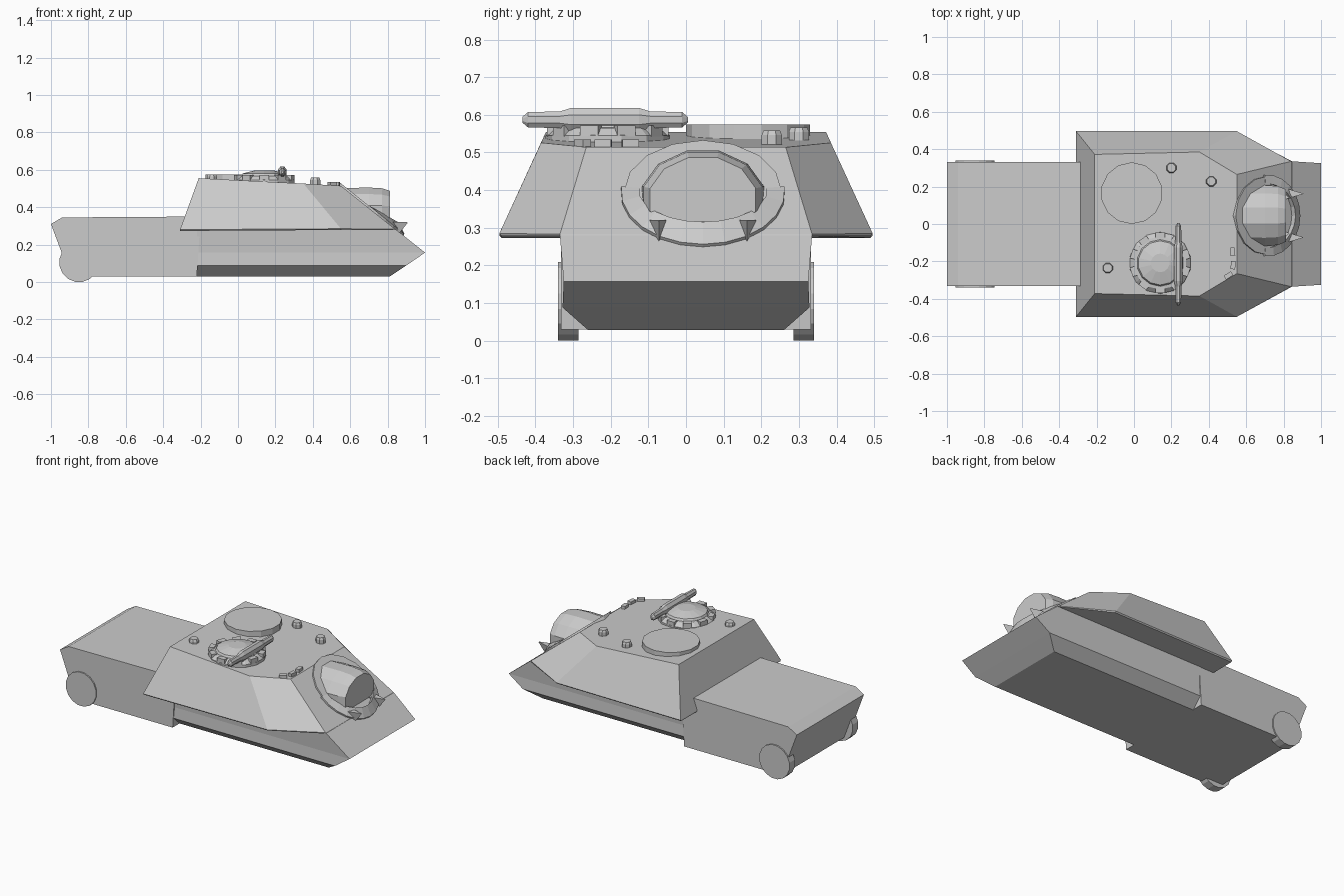
import bpy, bmesh
from math import sin, cos, pi, radians
from mathutils import Vector, Matrix

if "Cube" in bpy.data.objects:
    bpy.data.objects.remove(bpy.data.objects["Cube"])


def loft(name, loops):
    """Skin a stack of equal-length closed loops and cap both ends."""
    bm = bmesh.new()
    rows = [[bm.verts.new(p) for p in loop] for loop in loops]
    n = len(rows[0])
    for a, b in zip(rows, rows[1:]):
        for i in range(n):
            j = (i + 1) % n
            bm.faces.new((a[i], a[j], b[j], b[i]))
    bm.faces.new(rows[0][::-1])
    bm.faces.new(rows[-1])
    bmesh.ops.recalc_face_normals(bm, faces=bm.faces)
    mesh = bpy.data.meshes.new(name)
    bm.to_mesh(mesh)
    bm.free()
    ob = bpy.data.objects.new(name, mesh)
    bpy.context.collection.objects.link(ob)
    return ob


def rings(name, centre, profile, n, axis='Z', scale=(1, 1)):
    """Turned part: profile is (radius, offset along axis)."""
    c = Vector(centre)
    loops = []
    for r, h in profile:
        loop = []
        for i in range(n):
            a = 2 * pi * (i + 0.5) / n
            u, v = r * cos(a) * scale[0], r * sin(a) * scale[1]
            p = {'X': (h, u, v), 'Y': (u, h, v), 'Z': (u, v, h)}[axis]
            loop.append(c + Vector(p))
        loops.append(loop)
    return loft(name, loops)


def box(name, centre, size, turn=0):
    x, y, z = (s / 2 for s in size)
    m = Matrix.Translation(centre) @ Matrix.Rotation(turn, 4, 'Z')
    return loft(name, [[m @ Vector((a * x, b * y, k * z)) for a, b in
                        ((-1, -1), (1, -1), (1, 1), (-1, 1))] for k in (-1, 1)])


def mirrored(half):
    """Complete a half outline given on the +y side."""
    return half + [(x, -y, z) for x, y, z in reversed(half)]


def on_glacis(y, z, h=0):
    """Point on the sloping front plate, raised by h along its normal."""
    return Vector((0.55 + (0.515 - z) / 0.807 + 0.628 * h, y, z + 0.778 * h))


# Rear hull: side profile swept across the width
profile = [(-0.895, 0.03), (-1, 0.31), (-0.94, 0.345), (-0.2, 0.35), (-0.22, 0.03)]
loft("rear_hull", [[(x, y, z) for x, z in profile] for y in (-0.332, 0.332)])

# Front hull: chamfered underside and pointed nose
levels = [(0.81, 0.26, 0.028), (0.9, 0.328, 0.088), (1.0, 0.325, 0.157), (0.845, 0.335, 0.28)]
loft("front_hull", [[(-0.22, -w, z), (x, -w, z), (x, w, z), (-0.22, w, z)]
                    for x, w, z in levels])

# Sloped casemate
loft("casemate", [
    mirrored([(-0.31, 0.49, 0.273), (0.55, 0.49, 0.278), (0.845, 0.335, 0.278)]),
    mirrored([(-0.31, 0.496, 0.28), (0.55, 0.496, 0.285), (0.84, 0.335, 0.283)]),
    mirrored([(-0.21, 0.372, 0.555), (0.35, 0.385, 0.526), (0.55, 0.265, 0.514)])])

# Rear wheels
for side, y in (("left", 0.285), ("right", -0.34)):
    rings("rear_wheel_" + side, (-0.85, y, 0.105), [(0.106, 0), (0.106, 0.055)], 16, 'Y')

# Gun mount barrel
rings("mount_drum", (0, 0.045, 0.375),
      [(0.163, 0.5), (0.168, 0.7), (0.163, 0.77), (0.145, 0.812)], 12, 'X', (1, 0.8))

# Collar plate around the mount
outline = [(0.045 + 0.21 * cos(2 * pi * i / 16), 0.388 + 0.137 * sin(2 * pi * i / 16))
           for i in range(16)]
loft("mount_collar", [[on_glacis(y, z, h) for y, z in outline] for h in (-0.03, 0.01)])

# Crescent lip below the mount
lip = []
for i in range(13):
    a = radians(175 + 190 * i / 12)
    h = 0.012 + 0.03 * sin(pi * i / 12)
    oy, oz = 0.045 + 0.218 * cos(a), 0.388 + 0.141 * sin(a)
    iy, iz = 0.045 + 0.17 * cos(a), 0.388 + 0.105 * sin(a)
    lip.append([on_glacis(oy, oz, -0.01), on_glacis(oy, oz, 0.012),
                on_glacis(iy, iz, h), on_glacis(iy, iz, -0.01)])
loft("mount_lip", lip)

# Pointed lugs on the lip
for y in (-0.072, 0.162):
    base = [on_glacis(y - 0.035, 0.32), on_glacis(y + 0.035, 0.32), on_glacis(y, 0.262)]
    tip = Vector((0.91, y, 0.32))
    loft("lip_lug", [base, [tip.lerp(p, 0.06) for p in base]])

# Roof hatch
rings("round_hatch", (-0.012, 0.165, 0), [(0.165, 0.52), (0.165, 0.574)], 14)

# Cupola with a ring of vision blocks
cx, cy = 0.14, -0.208
rings("cupola", (cx, cy, 0), [(0.165, 0.51), (0.165, 0.545), (0.142, 0.565), (0.125, 0.567),
                              (0.118, 0.58), (0.05, 0.597)], 14)
for i in range(10):
    a = 2 * pi * (i + 0.5) / 10
    box("cupola_block", (cx + 0.146 * cos(a), cy + 0.146 * sin(a), 0.557),
        (0.032, 0.05, 0.03), a)

# Cross bar on the cupola
rings("cupola_bar", (0.237, -0.215, 0.587),
      [(0.008, -0.22), (0.022, -0.205), (0.024, -0.12), (0.034, -0.09),
       (0.034, 0.09), (0.024, 0.12), (0.022, 0.205), (0.008, 0.22)], 8, 'Y', (0.75, 1))
box("bar_support", (0.23, -0.215, 0.565), (0.03, 0.15, 0.04))

# Roof pegs
for x, y, top in ((0.2, 0.3, 0.567), (0.413, 0.228, 0.558), (-0.14, -0.235, 0.575)):
    rings("roof_peg", (x, y, top), [(0.029, -0.06), (0.029, -0.012), (0.024, 0)], 8)

# Forward vision blocks
for x, y, turn in ((0.527, -0.148, 0.1), (0.53, -0.22, -0.1), (0.505, -0.275, -1.0)):
    box("vision_block", (x, y, 0.519), (0.025, 0.044, 0.03), turn)
